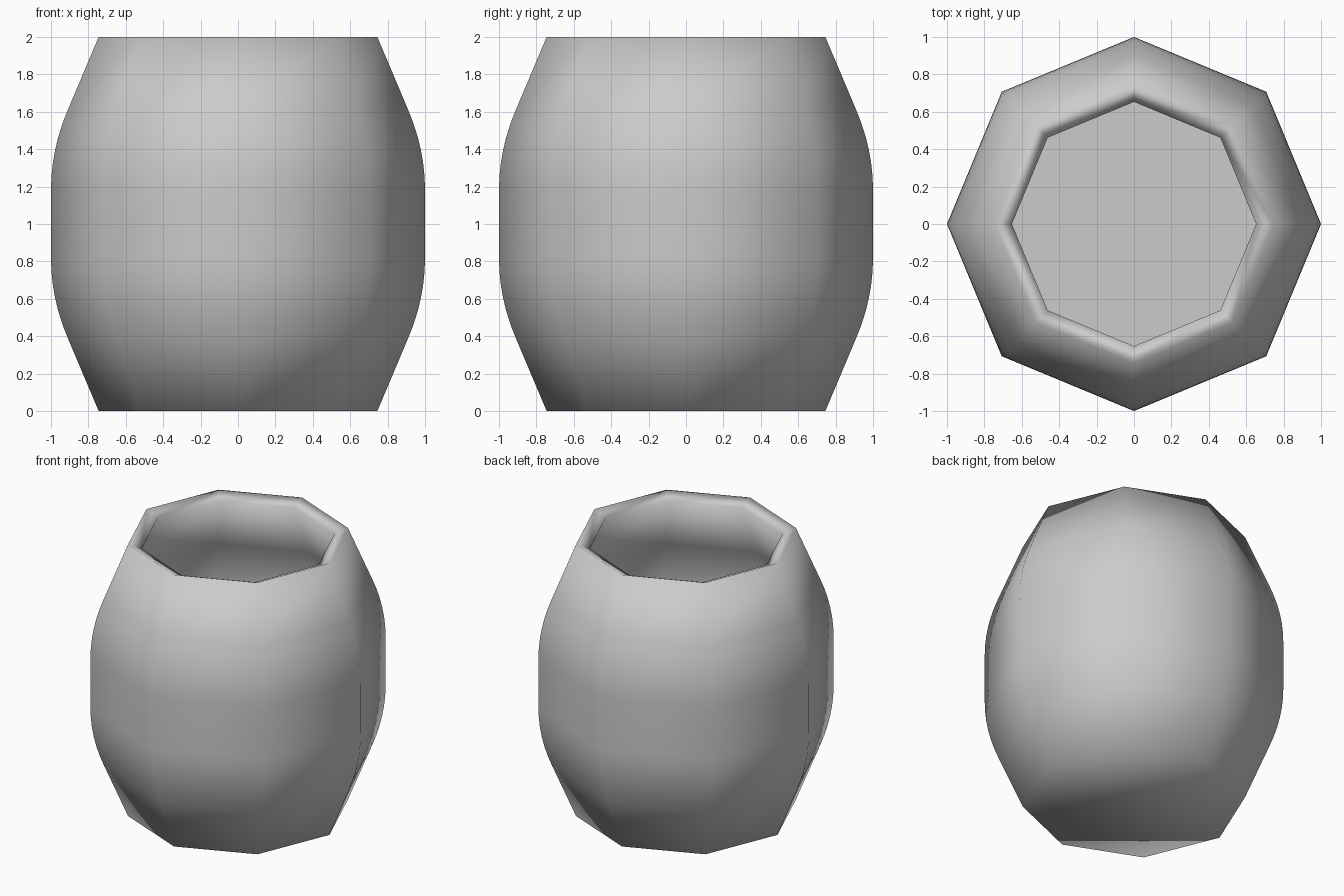
import bpy
import bmesh
from math import sin, cos, tau
from mathutils import Vector

cube = bpy.data.objects.get("Cube")
if cube:
    bpy.data.objects.remove(cube, do_unlink=True)

SIDES = 8
WALL = 0.1

# Plain grey material
grey = bpy.data.materials.new("plain_grey")
grey.use_nodes = True
grey.diffuse_color = (0.6, 0.6, 0.6, 1)
grey.node_tree.nodes["Principled BSDF"].inputs["Base Color"].default_value = (0.6, 0.6, 0.6, 1)


def belly_curve(start, bend, end, steps=6):
    """Rounded corner between the tapered and the upright wall."""
    a, b, c = Vector(start), Vector(bend), Vector(end)
    return [a.lerp(b, i / steps).lerp(b.lerp(c, i / steps), i / steps)
            for i in range(steps + 1)]


# Outer profile: tapered foot, rounded belly, mirrored upward
lower = [Vector((0.745, 0))] + belly_curve((0.91, 0.39), (1, 0.6), (1, 0.82))
outer = lower + [Vector((p.x, 2 - p.y)) for p in reversed(lower)]

# Inner profile: the outer one moved inward along its normals
inner = []
for i, p in enumerate(outer):
    along = outer[min(i + 1, len(outer) - 1)] - outer[max(i - 1, 0)]
    inner.append(p + Vector((-along.y, along.x)).normalized() * WALL)
inner[0].y = WALL
profile = outer + inner[::-1]

# Turn the profile into an eight-sided barrel with a sloping rim
bm = bmesh.new()
rings = [[bm.verts.new((p.x * cos(tau * k / SIDES), p.x * sin(tau * k / SIDES), p.y))
          for k in range(SIDES)] for p in profile]
for a, b in zip(rings, rings[1:]):
    for k in range(SIDES):
        n = (k + 1) % SIDES
        bm.faces.new((a[k], a[n], b[n], b[k]))
bm.faces.new(rings[0][::-1])
floor = bm.faces.new(rings[-1])
for face in bm.faces:
    face.smooth = True
floor.smooth = False

mesh = bpy.data.meshes.new("barrel_pot")
bm.to_mesh(mesh)
bm.free()
mesh.materials.append(grey)
pot = bpy.data.objects.new("barrel_pot", mesh)
bpy.context.collection.objects.link(pot)
